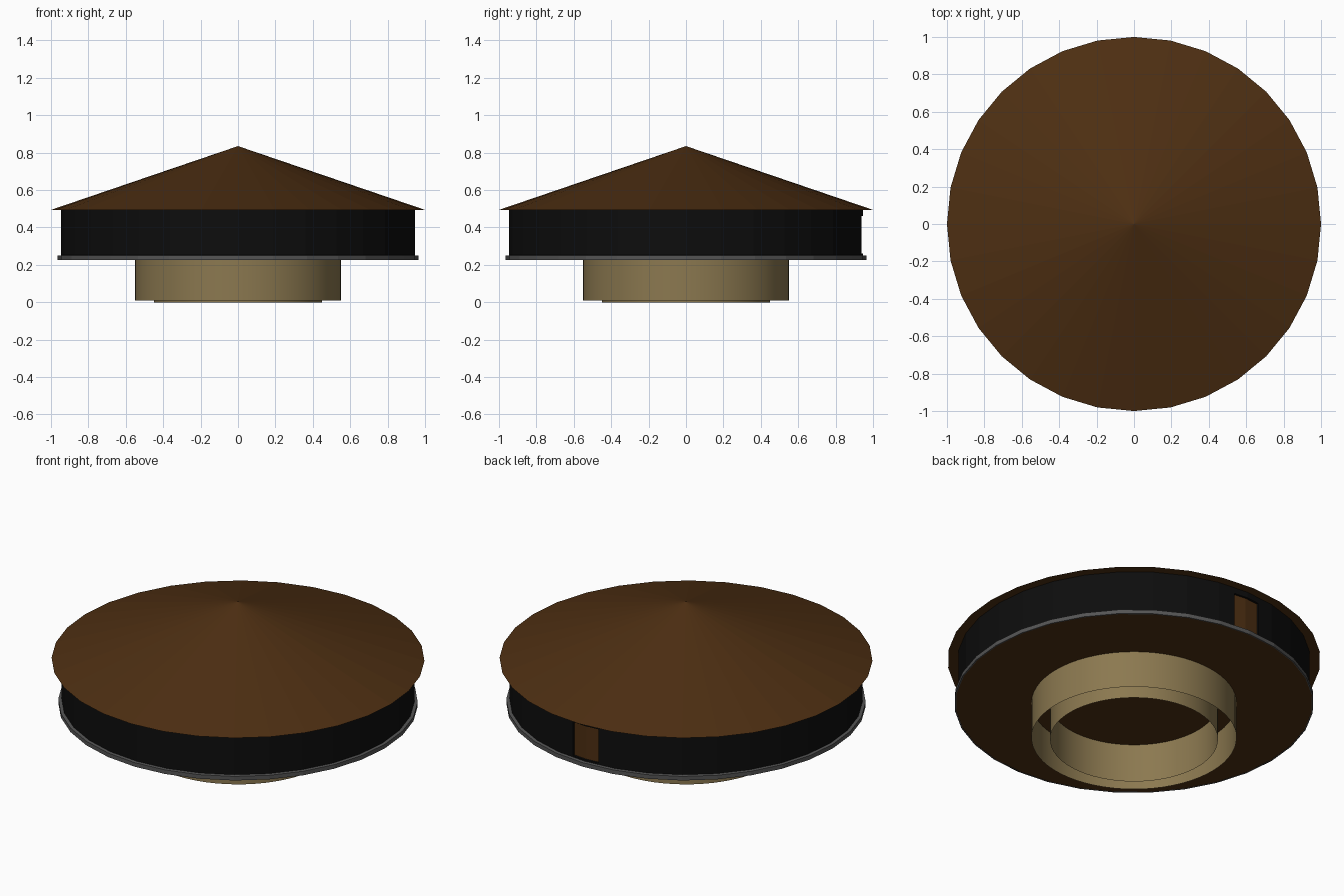
import bpy, bmesh, math

if "Cube" in bpy.data.objects:
    bpy.data.objects.remove(bpy.data.objects["Cube"])


def material(name, rgb):
    m = bpy.data.materials.new(name)
    m.diffuse_color = (*rgb, 1)
    m.use_nodes = True
    m.node_tree.nodes["Principled BSDF"].inputs["Base Color"].default_value = m.diffuse_color
    return m


WOOD = material("dark_wood", (0.075, 0.028, 0.006))
BLACK = material("black", (0.004, 0.004, 0.004))
GREY = material("grey", (0.09, 0.09, 0.09))
TAN = material("tan", (0.26, 0.19, 0.08))


def lathe(name, profile, sides, mat, closed=False, smooth=False):
    """Spin an (r, z) profile around z; points at r = 0 merge to a pole."""
    bm = bmesh.new()
    vs = [bm.verts.new((r, 0, z)) for r, z in profile]
    pairs = list(zip(vs, vs[1:])) + ([(vs[-1], vs[0])] if closed else [])
    edges = [bm.edges.new(p) for p in pairs]
    bmesh.ops.spin(bm, geom=vs + edges, cent=(0, 0, 0), axis=(0, 0, 1),
                   angle=math.tau, steps=sides)
    bmesh.ops.remove_doubles(bm, verts=bm.verts, dist=1e-4)
    bmesh.ops.recalc_face_normals(bm, faces=bm.faces)
    me = bpy.data.meshes.new(name)
    bm.to_mesh(me)
    bm.free()
    me.materials.append(mat)
    ob = bpy.data.objects.new(name, me)
    bpy.context.collection.objects.link(ob)
    if smooth:
        bpy.ops.object.select_all(action='DESELECT')
        ob.select_set(True)
        bpy.context.view_layer.objects.active = ob
        bpy.ops.object.shade_smooth_by_angle(angle=math.radians(30))
    return ob


# Conical roof with closed underside
lathe("roof", [(0, 0.835), (1.0, 0.494), (0, 0.494)], 32, WOOD)

# Wooden drum with wide floor plate
lathe("drum", [(0, 0.49), (0.93, 0.49), (0.93, 0.249), (0.957, 0.249),
               (0.957, 0.227), (0, 0.227)], 32, WOOD)

# Black band around the drum, with a window at the back
band = lathe("black_band", [(0.934, 0.25), (0.946, 0.25), (0.946, 0.494),
                            (0.934, 0.494)], 32, BLACK, closed=True)
bpy.ops.mesh.primitive_cube_add(size=1, location=(0, 0.94, 0.36))
cutter = bpy.context.object
cutter.name = "window_cutter"
cutter.scale = (0.166, 0.1, 0.2)
cutter.hide_render = True
cutter.display_type = 'WIRE'
cut = band.modifiers.new("window", 'BOOLEAN')
cut.operation = 'DIFFERENCE'
cut.solver = 'EXACT'
cut.object = cutter

# Grey hoop at the foot of the band
lathe("grey_hoop", [(0.957, 0.226), (0.964, 0.226), (0.964, 0.25),
                    (0.94, 0.252)], 32, GREY)

# Two open concentric neck tubes
for name, r, z in (("outer_neck", 0.55, 0.01), ("inner_neck", 0.45, 0.0)):
    lathe(name, [(r, z), (r, 0.228)], 64, TAN, smooth=True)
